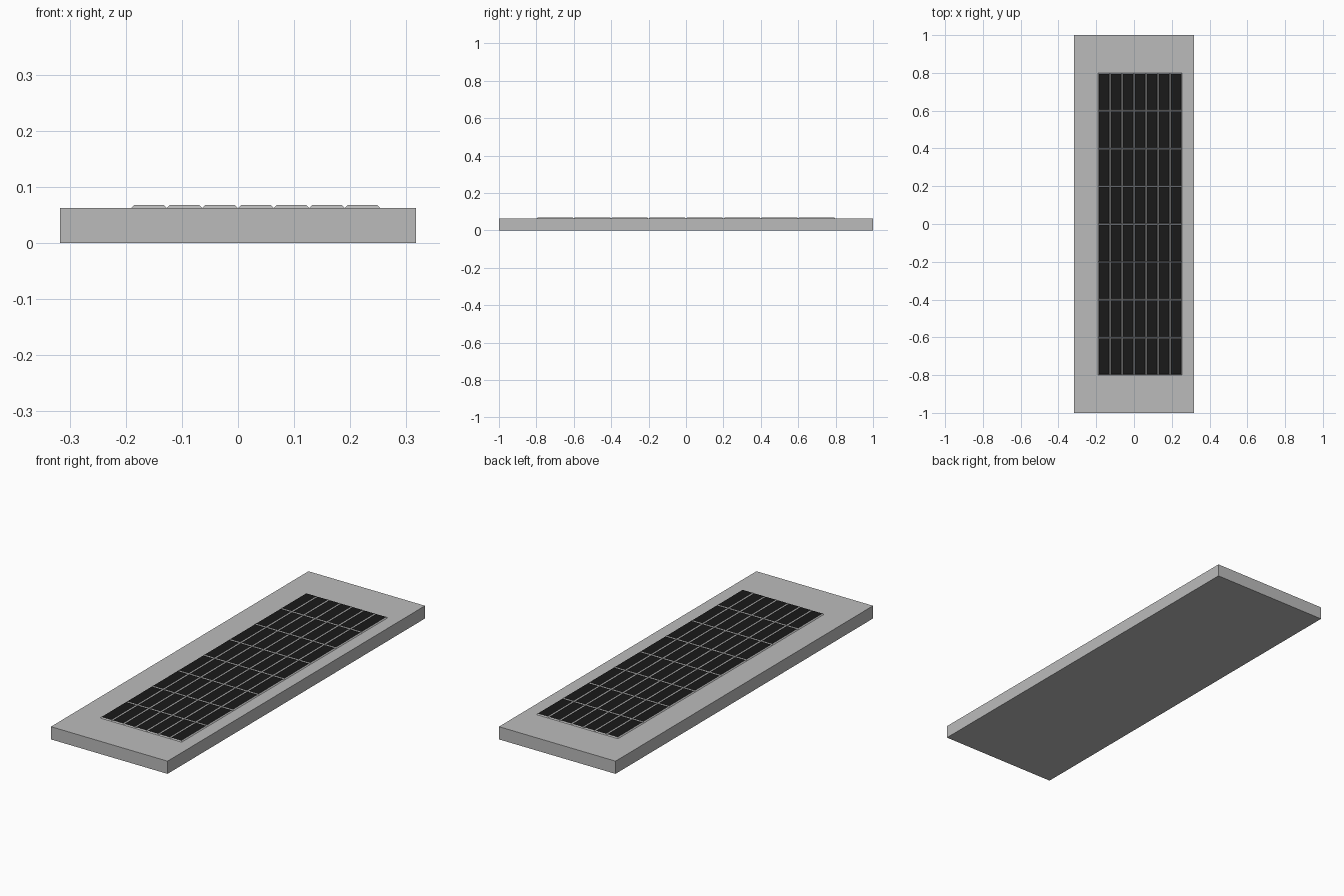
import bpy, bmesh

if "Cube" in bpy.data.objects:
    bpy.data.objects.remove(bpy.data.objects["Cube"])

WIDTH, LENGTH, THICK = 0.634, 2.0, 0.0625
DIV = 10                      # top is a 10 x 10 grid
BEVEL, RAISE = 0.005, 0.005   # slope width and height of each cell
PX, PY = WIDTH / DIV, LENGTH / DIV

bm = bmesh.new()

# Slab: gridded top face extruded down to the ground
bmesh.ops.create_grid(bm, x_segments=DIV, y_segments=DIV, size=0.5)
for v in bm.verts:
    v.co = (v.co.x * WIDTH, v.co.y * LENGTH, THICK)
top = list(bm.faces)
rim = [e for e in bm.edges if e.is_boundary]
ext = bmesh.ops.extrude_edge_only(bm, edges=rim)["geom"]
for v in ext:
    if isinstance(v, bmesh.types.BMVert):
        v.co.z = 0
bmesh.ops.holes_fill(bm, edges=[e for e in bm.edges if e.is_boundary], sides=0)
bmesh.ops.recalc_face_normals(bm, faces=bm.faces)

# Solar cells: 7 columns x 8 rows, each raised with sloped edges
cells = []
for f in top:
    c = f.calc_center_median()
    if -3 * PX < c.x < 4 * PX and abs(c.y) < 4 * PY:
        cells.append(f)
bmesh.ops.inset_individual(bm, faces=cells, thickness=BEVEL, depth=RAISE,
                           use_even_offset=True)
for f in cells:
    f.material_index = 1

mesh = bpy.data.meshes.new("solar_panel")
bm.to_mesh(mesh)
bm.free()

# Grey frame, black cell faces
for name, col in (("frame_grey", (0.5, 0.5, 0.5, 1)), ("cell_black", (0.01, 0.01, 0.01, 1))):
    mat = bpy.data.materials.new(name)
    mat.diffuse_color = col
    mat.use_nodes = True
    mat.node_tree.nodes["Principled BSDF"].inputs["Base Color"].default_value = mat.diffuse_color
    mesh.materials.append(mat)

panel = bpy.data.objects.new("solar_panel", mesh)
bpy.context.collection.objects.link(panel)
